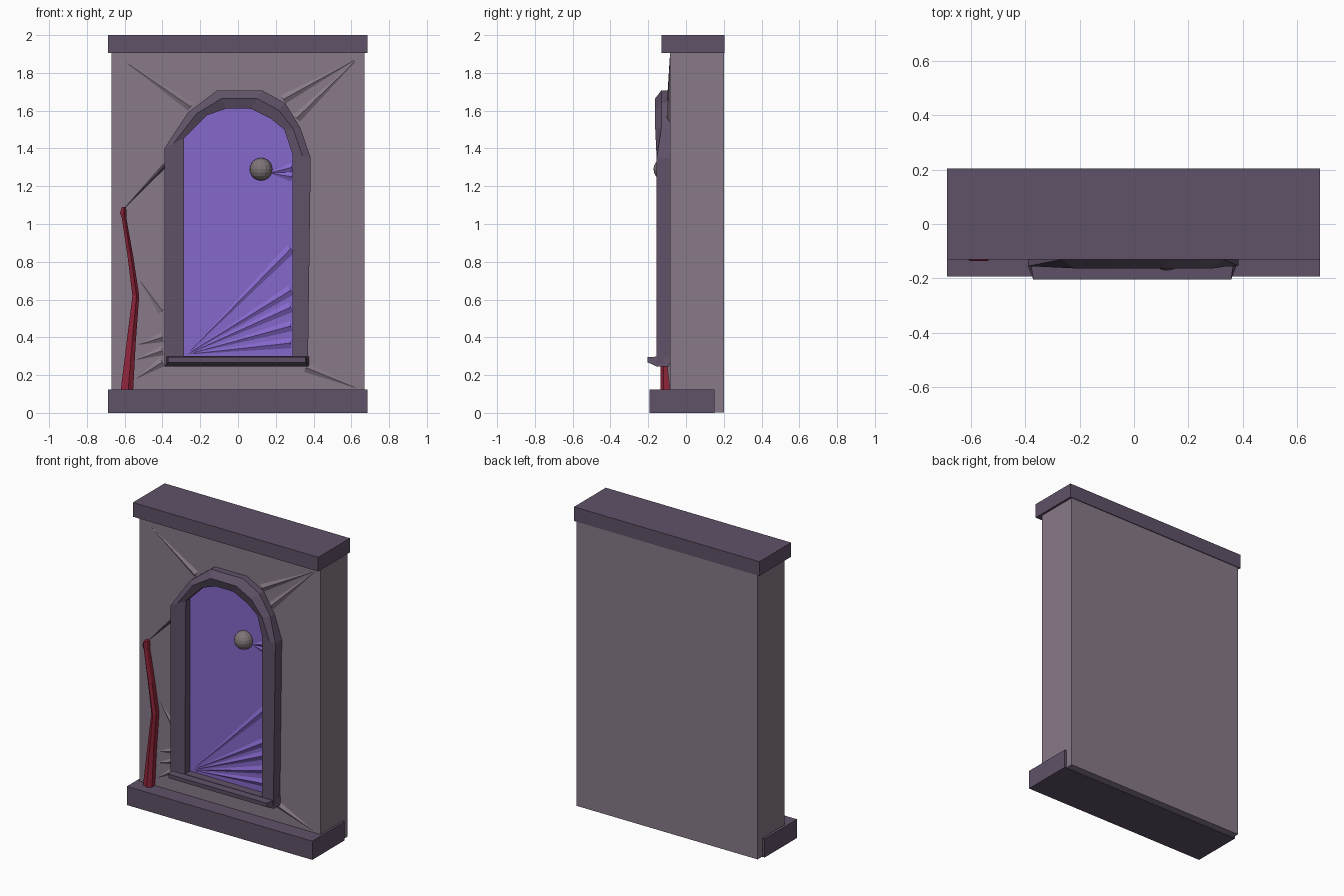
import bpy
import bmesh
from mathutils import Vector

cube = bpy.data.objects.get("Cube")
if cube:
    bpy.data.objects.remove(cube, do_unlink=True)


def material(name, rgb):
    lin = [((c / 255 + 0.055) / 1.055) ** 2.4 for c in rgb] + [1.0]
    mat = bpy.data.materials.new(name)
    mat.use_nodes = True
    mat.diffuse_color = lin
    mat.node_tree.nodes["Principled BSDF"].inputs["Base Color"].default_value = lin
    return mat


PLASTER = material("mauve plaster", (136, 122, 136))
STONE = material("dark plum stone", (96, 82, 104))
PURPLE = material("purple door", (134, 104, 204))
RED = material("crimson red", (148, 38, 60))
METAL = material("grey metal", (126, 117, 119))


def finish(name, bm, mat):
    bmesh.ops.recalc_face_normals(bm, faces=bm.faces)
    mesh = bpy.data.meshes.new(name)
    bm.to_mesh(mesh)
    bm.free()
    mesh.materials.append(mat)
    obj = bpy.data.objects.new(name, mesh)
    bpy.context.collection.objects.link(obj)
    return obj


def loft(name, rings, mat, closed=False):
    """Join rings of points with quads; cap the ends, or close into a tube."""
    bm = bmesh.new()
    loops = [[bm.verts.new(p) for p in ring] for ring in rings]
    pairs = list(zip(loops, loops[1:]))
    if closed:
        pairs.append((loops[-1], loops[0]))
    else:
        bm.faces.new(loops[0])
        bm.faces.new(loops[-1])
    n = len(loops[0])
    for a, b in pairs:
        for i in range(n):
            j = (i + 1) % n
            bm.faces.new((a[i], a[j], b[j], b[i]))
    return finish(name, bm, mat)


def box(name, x, y, z, mat):
    rings = [[(x[0], y[0], h), (x[1], y[0], h), (x[1], y[1], h), (x[0], y[1], h)] for h in z]
    return loft(name, rings, mat)


def crease(name, tip, end, width, base, height, mat):
    """Shallow wedge on the front surface, widening from tip to end."""
    t, e = Vector(tip), Vector(end)
    d = (e - t).normalized()
    side = Vector((-d.y, d.x)) * width / 2
    a, b = e + side, e - side
    bm = bmesh.new()
    v = [bm.verts.new(p) for p in ((t.x, base, t.y), (a.x, base, a.y),
                                   (b.x, base, b.y), (e.x, base - height, e.y))]
    for f in ((0, 1, 2), (0, 1, 3), (0, 2, 3), (1, 2, 3)):
        bm.faces.new([v[i] for i in f])
    finish(name, bm, mat)


# Wall and its two slabs
box("wall", (-0.67, 0.67), (-0.086, 0.2), (0.002, 1.92), PLASTER)
box("top_slab", (-0.687, 0.685), (-0.13, 0.205), (1.905, 2.0), STONE)
box("base_slab", (-0.687, 0.685), (-0.193, 0.15), (0.0, 0.125), STONE)

# Arched frame, with the crown bevelled back toward the wall
outer = [(-0.39, 0.25), (-0.39, 1.40), (-0.265, 1.59), (-0.11, 1.708), (0.127, 1.708),
         (0.25, 1.64), (0.33, 1.51), (0.385, 1.35), (0.37, 0.25)]
inner = [(-0.285, 0.3), (-0.285, 1.455), (-0.165, 1.575), (-0.06, 1.612), (0.07, 1.61),
         (0.17, 1.56), (0.245, 1.5), (0.288, 1.37), (0.288, 0.3)]


def ring(points, leg_y, crown_y):
    return [(x, crown_y if z > 1.45 else leg_y, z) for x, z in points]


middle = [Vector(o).lerp(Vector(i), 0.45) for o, i in zip(outer, inner)]
loft("door_frame", [ring(outer, -0.08, -0.08), ring(outer, -0.155, -0.13),
                    ring(middle, -0.156, -0.163), ring(inner, -0.155, -0.145),
                    ring(inner, -0.08, -0.08)], STONE, closed=True)

# Door leaf and knob
loft("door", [ring(inner, -0.07, -0.07), ring(inner, -0.1, -0.1)], PURPLE)
bm = bmesh.new()
bmesh.ops.create_uvsphere(bm, u_segments=16, v_segments=10, radius=0.06)
bmesh.ops.translate(bm, verts=bm.verts, vec=(0.122, -0.112, 1.29))
finish("door_knob", bm, METAL)

# Sill under the door
profile = [(-0.08, 0.3), (-0.205, 0.296), (-0.203, 0.268), (-0.155, 0.245), (-0.08, 0.245)]
loft("door_sill", [[(x * (0.95 if y < -0.2 else 1), y, z) for y, z in profile]
                   for x in (-0.39, 0.376)], STONE)

# Bent red post leaning on the wall
post = [(-0.588, 0.12, 0.066), (-0.565, 0.38, 0.048), (-0.541, 0.62, 0.036),
        (-0.57, 0.83, 0.03), (-0.603, 1.03, 0.024), (-0.607, 1.06, 0.036), (-0.604, 1.09, 0.02)]
loft("red_post", [[(x - w / 2, -0.08, z), (x - w / 2, -0.118, z), (x + w * 0.1, -0.136, z),
                   (x + w / 2, -0.118, z), (x + w / 2, -0.08, z)] for x, z, w in post], RED)

# Creases fanning over the door
for z in (0.37, 0.46, 0.56, 0.65, 0.87):
    crease("door_crease", (-0.27, 0.31), (0.28, z), 0.055, -0.1, 0.014, PURPLE)
for z in (1.25, 1.3):
    crease("knob_crease", (0.17, 1.27), (0.285, z), 0.05, -0.1, 0.014, PURPLE)

# Creases over the plaster
crease("cord_crease", (-0.605, 1.08), (-0.388, 1.31), 0.022, -0.086, 0.025, STONE)
for tip, end in (((0.64, 1.88), (0.24, 1.66)), ((0.64, 1.88), (0.31, 1.56)),
                 ((-0.6, 1.86), (-0.25, 1.62)), ((0.63, 0.13), (0.36, 0.24)),
                 ((-0.52, 0.7), (-0.4, 0.54)), ((-0.53, 0.36), (-0.4, 0.4)),
                 ((-0.54, 0.18), (-0.4, 0.27)), ((-0.54, 0.28), (-0.4, 0.33))):
    crease("wall_crease", tip, end, 0.05, -0.086, 0.014, PLASTER)
